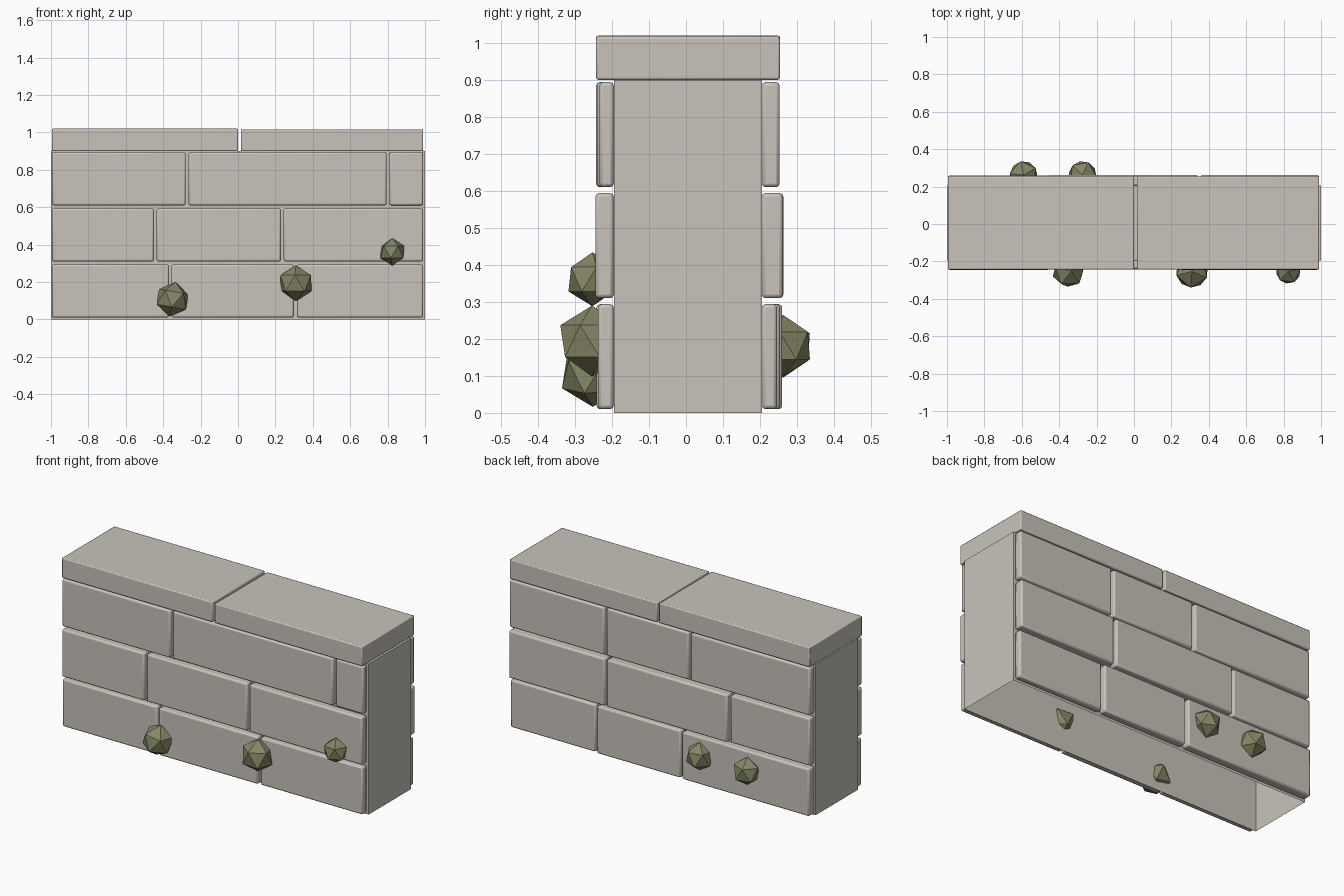
import bpy, bmesh
from math import radians
from mathutils import Matrix, Vector

if "Cube" in bpy.data.objects:
    bpy.data.objects.remove(bpy.data.objects["Cube"], do_unlink=True)


def material(name, rgb):
    m = bpy.data.materials.new(name)
    m.use_nodes = True
    m.diffuse_color = (*rgb, 1)
    m.node_tree.nodes["Principled BSDF"].inputs["Base Color"].default_value = (*rgb, 1)
    return m


stone = material("warm grey stone", (0.578, 0.546, 0.497))
moss = material("moss green", (0.235, 0.24, 0.13))


def add(name, bm, mat):
    me = bpy.data.meshes.new(name)
    bm.to_mesh(me)
    bm.free()
    me.materials.append(mat)
    ob = bpy.data.objects.new(name, me)
    bpy.context.collection.objects.link(ob)
    return ob


def box(name, lo, hi, bevel=0.0, open_bottom=False):
    lo, hi = Vector(lo), Vector(hi)
    bm = bmesh.new()
    bmesh.ops.create_cube(bm, size=1, matrix=Matrix.Translation((lo + hi) / 2)
                          @ Matrix.Diagonal((*(hi - lo), 1)))
    if open_bottom:
        bm.normal_update()
        bmesh.ops.delete(bm, geom=[f for f in bm.faces if f.normal.z < -0.5], context="FACES")
    ob = add(name, bm, stone)
    if bevel:
        mod = ob.modifiers.new("rounded edges", "BEVEL")
        mod.width, mod.segments = bevel, 2
        bpy.context.view_layer.objects.active = ob
        ob.select_set(True)
        bpy.ops.object.shade_smooth_by_angle(angle=radians(35))
        ob.select_set(False)


# Hollow core and the two coping slabs
FRONT, BACK, GAP = -0.195, 0.205, 0.015
box("wall_core", (-1, FRONT, 0), (1, BACK, 0.9), open_bottom=True)
box("coping_right", (-0.995, -0.243, 0.9), (0, 0.254, 1.02), 0.006)
box("coping_left", (GAP, -0.243, 0.9), (0.99, 0.254, 1.017), 0.006)

# Brick courses: joint positions and outer face of each brick, bottom to top
front_rows = [((-0.362, 0.307), (-0.238, -0.242, -0.238)),
              ((-0.442, 0.237), (-0.245, -0.243, -0.245)),
              ((-0.272, 0.802), (-0.243, -0.24, -0.234))]
back_rows = [((-0.148, 0.42), (0.26, 0.254, 0.246)),
             ((-0.463, 0.348), (0.254, 0.263, 0.262)),
             ((-0.20, 0.357), (0.253, 0.253, 0.253))]

for side, rows, inner in (("front", front_rows, FRONT), ("back", back_rows, BACK)):
    for r, (joints, faces) in enumerate(rows):
        ends = [-0.995 - GAP / 2, *joints, 0.99 + GAP / 2]
        z = 0.01 + r * 0.3
        for i, y in enumerate(faces):
            box(f"{side}_brick_{r + 1}_{i + 1}",
                (ends[i] + GAP / 2, min(inner, y), z),
                (ends[i + 1] - GAP / 2, max(inner, y), z + 0.284), 0.01)

# Moss clumps: centre, radius, tilt and turn
clumps = [((-0.35, -0.252, 0.108), 0.093, 10, 20),
          ((0.31, -0.254, 0.194), 0.096, 0, 50),
          ((0.825, -0.253, 0.361), 0.073, 0, 10),
          ((-0.59, 0.262, 0.178), 0.083, 0, 30),
          ((-0.275, 0.262, 0.182), 0.083, 0, 65)]
for i, (pos, radius, tilt, turn) in enumerate(clumps):
    bm = bmesh.new()
    bmesh.ops.create_icosphere(bm, subdivisions=1, radius=radius, matrix=Matrix.Translation(pos)
                               @ Matrix.Rotation(radians(tilt), 4, "Y")
                               @ Matrix.Rotation(radians(turn), 4, "Z"))
    add(f"moss_clump_{i + 1}", bm, moss)
